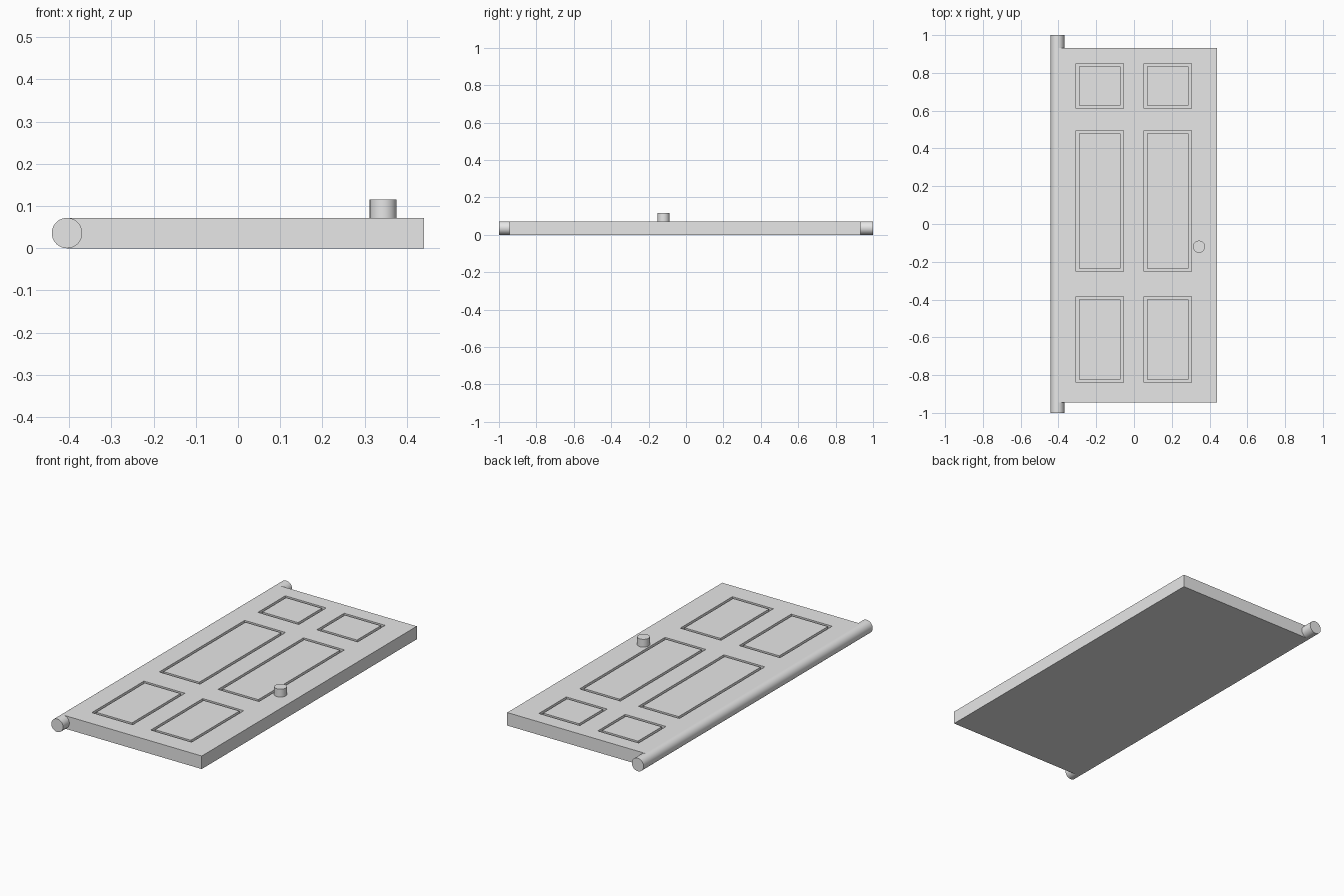
import bpy
import bmesh
from mathutils import Vector
from math import radians

cube = bpy.data.objects.get("Cube")
if cube:
    bpy.data.objects.remove(cube, do_unlink=True)

THICK = 0.072
GROOVE_WIDTH, GROOVE_DEPTH = 0.022, 0.015
ROD_RADIUS = THICK / 2
HINGE_X = -0.405

grey = bpy.data.materials.new("light grey")
grey.diffuse_color = (0.8, 0.8, 0.8, 1)
grey.use_nodes = True
grey.node_tree.nodes["Principled BSDF"].inputs["Base Color"].default_value = (0.8, 0.8, 0.8, 1)


def cylinder(name, radius, depth, location, rotation=(0, 0, 0)):
    bpy.ops.mesh.primitive_cylinder_add(vertices=48, radius=radius, depth=depth,
                                        location=location, rotation=rotation)
    obj = bpy.context.object
    obj.name = name
    obj.data.materials.append(grey)
    bpy.ops.object.shade_smooth_by_angle(angle=radians(30))
    return obj


# Door slab: top face divided along the panel borders
xs = [HINGE_X, -0.306, -0.056, 0.054, 0.304, 0.44]
ys = [-0.945, -0.839, -0.384, -0.251, 0.495, 0.611, 0.85, 0.932]
bm = bmesh.new()
grid = [[bm.verts.new((x, y, THICK)) for x in xs] for y in ys]
panels = []
for j in range(len(ys) - 1):
    for i in range(len(xs) - 1):
        face = bm.faces.new((grid[j][i], grid[j][i + 1],
                             grid[j + 1][i + 1], grid[j + 1][i]))
        if i % 2 and j % 2:
            panels.append(face)

# Sides and underside
rim = [e for e in bm.edges if e.is_boundary]
sides = bmesh.ops.extrude_edge_only(bm, edges=rim)["geom"]
for v in sides:
    if isinstance(v, bmesh.types.BMVert):
        v.co.z = 0
bmesh.ops.edgeloop_fill(bm, edges=[e for e in bm.edges if e.is_boundary])

# Grooves around the six panels
ring = bmesh.ops.inset_individual(bm, faces=panels, thickness=GROOVE_WIDTH)["faces"]
sunk = bmesh.ops.extrude_face_region(bm, geom=ring)["geom"]
bmesh.ops.delete(bm, geom=ring, context="FACES_ONLY")
bmesh.ops.translate(bm, vec=Vector((0, 0, -GROOVE_DEPTH)),
                    verts=[v for v in sunk if isinstance(v, bmesh.types.BMVert)])
bmesh.ops.recalc_face_normals(bm, faces=bm.faces)

mesh = bpy.data.meshes.new("door_slab")
bm.to_mesh(mesh)
bm.free()
mesh.materials.append(grey)
bpy.context.collection.objects.link(bpy.data.objects.new("door_slab", mesh))

# Hinge rod along the long edge, and the knob
cylinder("hinge_rod", ROD_RADIUS, 2, (HINGE_X, 0, ROD_RADIUS), (radians(90), 0, 0))
cylinder("door_knob", 0.032, 0.053, (0.344, -0.12, 0.0885))
